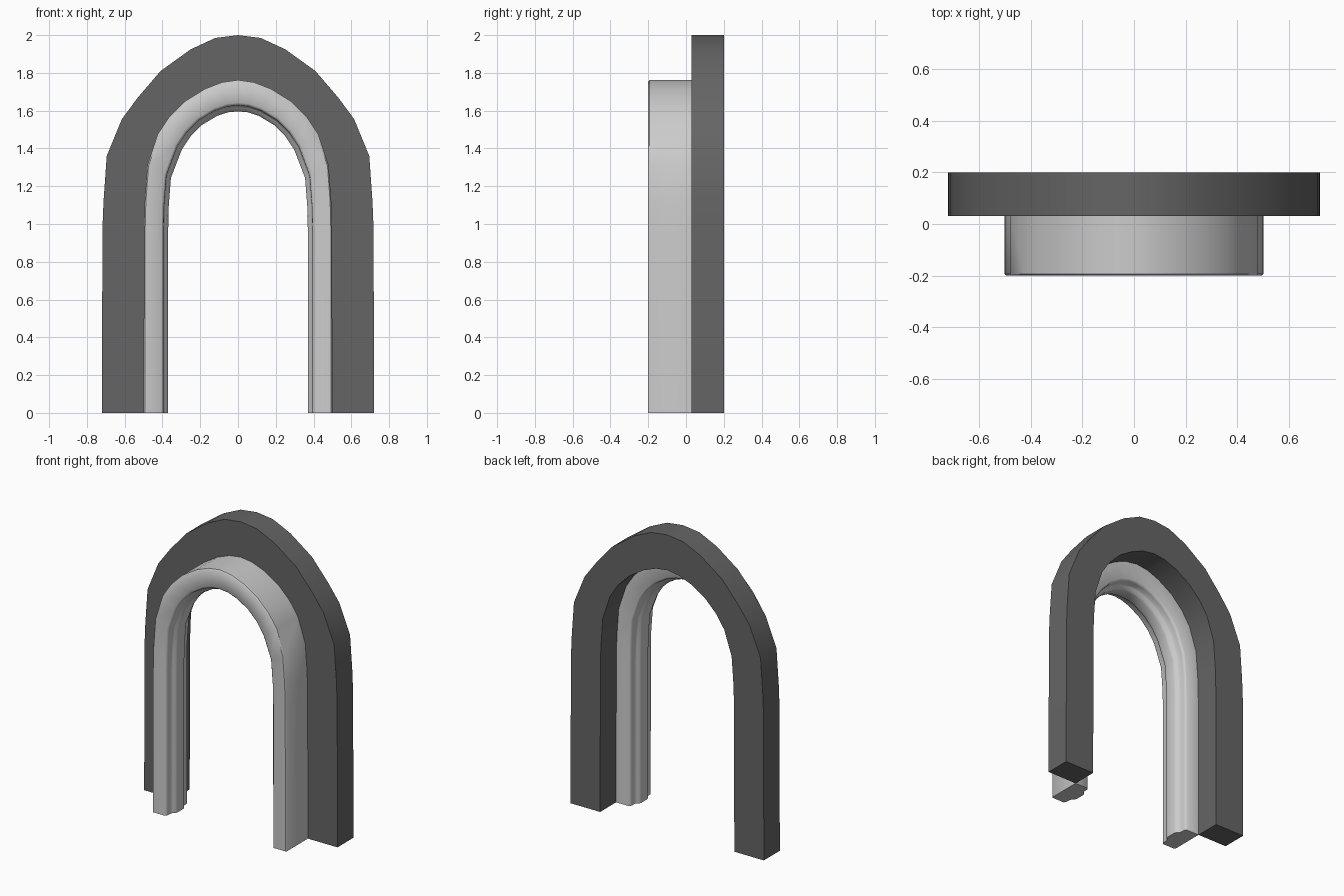
import bpy, bmesh

if "Cube" in bpy.data.objects:
    bpy.data.objects.remove(bpy.data.objects["Cube"])

# Half-arch stations from foot to crown, as (x, z) pairs
OUTER = [(.72, 0), (.718, .97), (.712, 1.12), (.695, 1.36), (.615, 1.555),
         (.53, 1.67), (.41, 1.81), (.25, 1.925), (.12, 1.985), (0, 2.0)]
MIDDLE = [(.5, 0), (.498, .97), (.494, 1.12), (.48, 1.31), (.425, 1.475),
          (.365, 1.565), (.28, 1.65), (.175, 1.715), (.085, 1.75), (0, 1.762)]
INNER = [(.37, 0), (.37, .95), (.367, 1.09), (.355, 1.245), (.297, 1.395),
         (.25, 1.465), (.19, 1.525), (.11, 1.573), (.05, 1.592), (0, 1.596)]


def full(half):
    """Mirror a half path into a whole arch."""
    return [(-x, z) for x, z in half] + [(x, z) for x, z in reversed(half[:-1])]


def arch(name, path_a, path_b, section, angle):
    """Loft a closed section; s blends from path_a (0) to path_b (1), y is depth."""
    bm = bmesh.new()
    rings = []
    for (ax, az), (bx, bz) in zip(full(path_a), full(path_b)):
        rings.append([bm.verts.new((ax + (bx - ax) * s, y, az + (bz - az) * s))
                      for s, y in section])
    n = len(section)
    for r0, r1 in zip(rings, rings[1:]):
        for i in range(n):
            j = (i + 1) % n
            bm.faces.new((r0[i], r0[j], r1[j], r1[i]))
    bm.faces.new(rings[0])
    bm.faces.new(list(reversed(rings[-1])))
    bmesh.ops.recalc_face_normals(bm, faces=bm.faces)
    mesh = bpy.data.meshes.new(name)
    bm.to_mesh(mesh)
    bm.free()
    obj = bpy.data.objects.new(name, mesh)
    bpy.context.collection.objects.link(obj)
    bpy.ops.object.select_all(action='DESELECT')
    obj.select_set(True)
    bpy.context.view_layer.objects.active = obj
    bpy.ops.object.shade_smooth_by_angle(angle=angle)
    return obj


# Plain rear surround
surround = arch("rear_surround", OUTER, MIDDLE,
                [(0, .03), (0, .2), (1, .2), (1, .03)], 0.5)
mat = bpy.data.materials.new("dark_stone")
mat.diffuse_color = (.13, .13, .13, 1)
mat.use_nodes = True
mat.node_tree.nodes["Principled BSDF"].inputs["Base Color"].default_value = mat.diffuse_color
surround.data.materials.append(mat)

# Front moulding with a raised central band on its inner face
arch("front_moulding", MIDDLE, INNER,
     [(0, .03), (0, -.193), (.05, -.2), (.72, -.2), (.79, -.192), (.81, -.18),
      (.82, -.15), (.87, -.14), (.97, -.13), (1, -.115),
      (1, -.055), (.97, -.04), (.87, -.03), (.82, -.02),
      (.81, .01), (.79, .022), (.72, .03)], 0.75)
